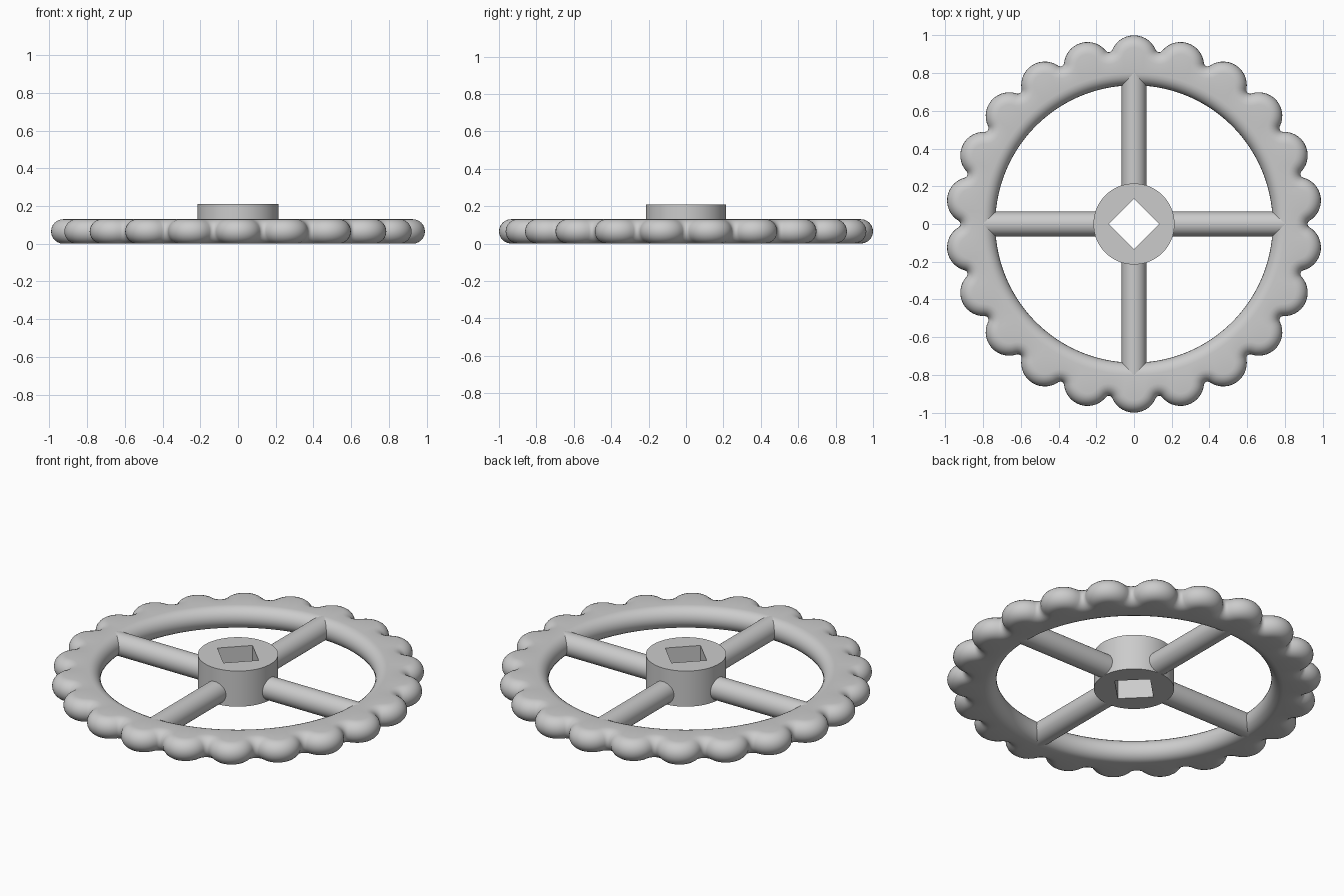
import bpy, bmesh, math
from mathutils import Vector, Matrix

cube = bpy.data.objects.get("Cube")
if cube:
    bpy.data.objects.remove(cube, do_unlink=True)

HALF = 0.065                 # half thickness of rim, also its edge rounding
INNER = 0.80                 # centre radius of the inner rounding
LOBES, LOBE_C, LOBE_R, FILLET_R = 22, 0.875, 0.06, 0.085
HUB_R, HUB_H, HOLE = 0.215, 0.21, 0.135

grey = bpy.data.materials.new("cast_grey")
grey.use_nodes = True
colour = (0.6, 0.6, 0.6, 1)
grey.diffuse_color = colour
grey.node_tree.nodes["Principled BSDF"].inputs["Base Color"].default_value = colour


def polar(r, a, z=0):
    return Vector((r * math.cos(a), r * math.sin(a), z))


def finish(name, bm, angle):
    bmesh.ops.recalc_face_normals(bm, faces=bm.faces)
    mesh = bpy.data.meshes.new(name)
    bm.to_mesh(mesh)
    bm.free()
    mesh.materials.append(grey)
    ob = bpy.data.objects.new(name, mesh)
    bpy.context.collection.objects.link(ob)
    bpy.ops.object.select_all(action='DESELECT')
    ob.select_set(True)
    bpy.context.view_layer.objects.active = ob
    bpy.ops.object.shade_smooth_by_angle(angle=math.radians(angle))
    return ob


def loft(bm, sections):
    """Join closed sections into a closed ring of quads."""
    rows = [[bm.verts.new(p) for p in s] for s in sections]
    for i, row in enumerate(rows):
        prev = rows[i - 1]
        for j in range(len(row)):
            bm.faces.new((prev[j - 1], prev[j], row[j], row[j - 1]))


# Scalloped rim: lobe arcs joined by concave fillets, edge fully rounded
half_step = math.pi / LOBES
chord = LOBE_C * math.sin(half_step)
rise = math.sqrt((LOBE_R + FILLET_R) ** 2 - chord ** 2)
fillet_c = LOBE_C * math.cos(half_step) + rise
turn = half_step + math.atan2(chord, rise)

outline = []                 # (point, outward normal angle)
for k in range(LOBES):
    t = math.pi / 2 + 2 * k * half_step
    for i in range(14):
        a = t - turn + 2 * turn * i / 14
        outline.append((polar(LOBE_C, t) + polar(LOBE_R, a), a))
    for i in range(8):
        a = t + turn + 2 * (half_step - turn) * i / 8
        outline.append((polar(fillet_c, t + half_step) - polar(FILLET_R, a), a))

sections = []
for p, normal in outline:
    around = math.atan2(p.y, p.x)
    section = []
    for i in range(13):
        f = -math.pi / 2 + math.pi * i / 12
        section.append(p + polar(HALF * math.cos(f), normal, HALF + HALF * math.sin(f)))
    for i in range(13):
        f = math.pi / 2 - math.pi * i / 12
        section.append(polar(INNER - HALF * math.cos(f), around, HALF + HALF * math.sin(f)))
    sections.append(section)
bm = bmesh.new()
loft(bm, sections)
finish("scalloped_rim", bm, 40)

# Hub with a square through hole, its corners on the axes
bm = bmesh.new()
sections = []
for i in range(64):
    a = math.tau * i / 64
    r = HOLE / (abs(math.cos(a)) + abs(math.sin(a)))
    sections.append([polar(HUB_R, a), polar(HUB_R, a, HUB_H),
                     polar(r, a, HUB_H), polar(r, a)])
loft(bm, sections)
finish("hub", bm, 30)

# Four round spokes from hub to rim
start = 0.18
for k, side in enumerate(("left", "back", "right", "front")):
    bm = bmesh.new()
    place = (Matrix.Rotation(k * math.pi / 2, 4, 'Z')
             @ Matrix.Translation(((start + INNER) / 2, 0, HALF))
             @ Matrix.Rotation(math.pi / 2, 4, 'Y'))
    bmesh.ops.create_cone(bm, cap_ends=True, segments=40, radius1=HALF,
                          radius2=HALF, depth=INNER - start, matrix=place)
    finish(side + "_spoke", bm, 40)
